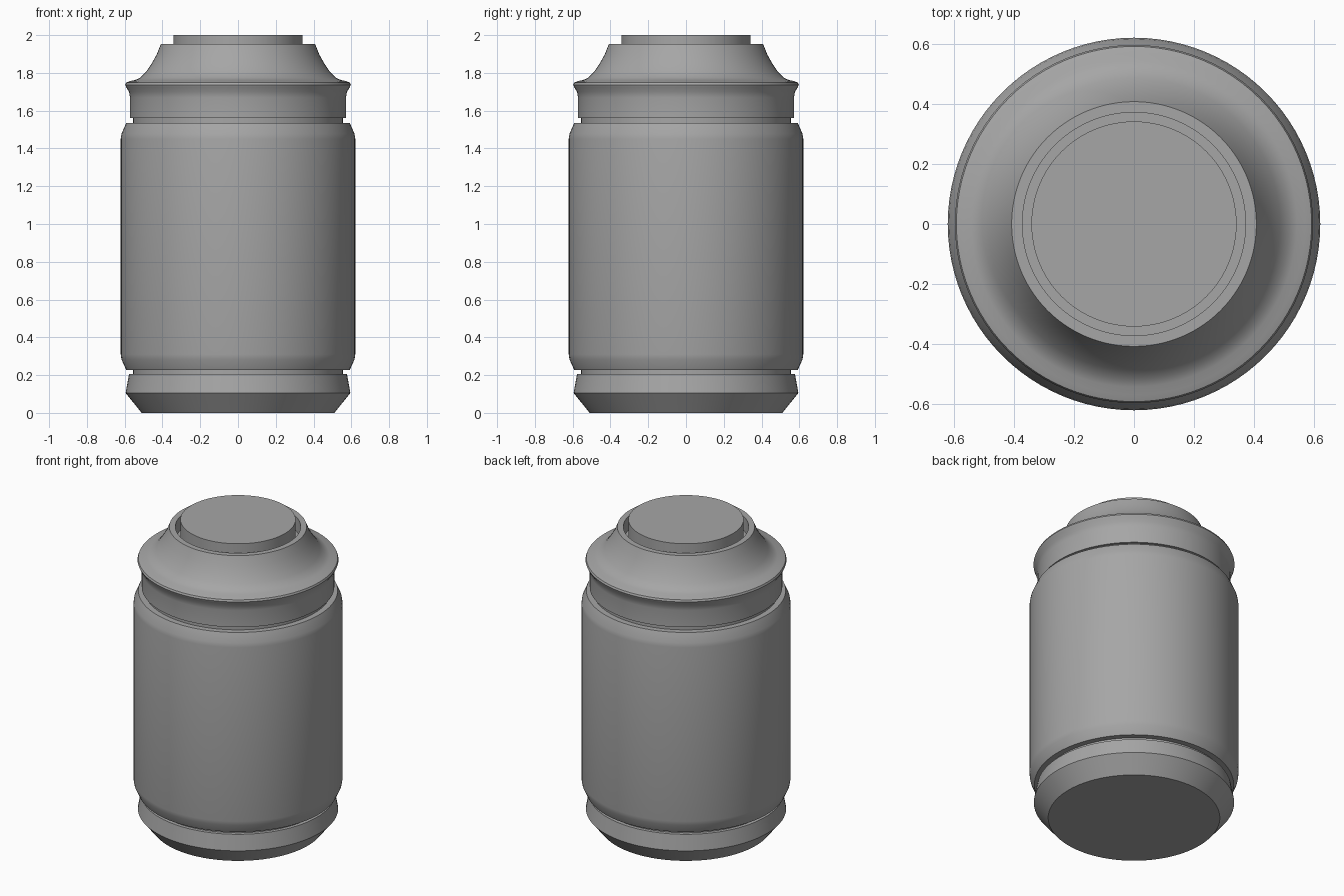
import bpy, bmesh, math

cube = bpy.data.objects.get("Cube")
if cube:
    bpy.data.objects.remove(cube, do_unlink=True)

grey = bpy.data.materials.new("mid_grey")
grey.use_nodes = True
colour = (0.38, 0.38, 0.38, 1)
grey.diffuse_color = colour
grey.node_tree.nodes["Principled BSDF"].inputs["Base Color"].default_value = colour


def lathe(name, profile, steps=96):
    """Spin a closed outline of (radius, height) points around z."""
    bm = bmesh.new()
    verts = [bm.verts.new((r, 0, z)) for r, z in profile]
    edges = [bm.edges.new(pair) for pair in zip(verts, verts[1:])]
    if profile[0][0] > 0:
        edges.append(bm.edges.new((verts[-1], verts[0])))
    bmesh.ops.spin(bm, geom=verts + edges, cent=(0, 0, 0), axis=(0, 0, 1),
                   angle=math.tau, steps=steps, use_merge=True)
    bmesh.ops.remove_doubles(bm, verts=bm.verts, dist=0.0001)
    bmesh.ops.recalc_face_normals(bm, faces=bm.faces)
    mesh = bpy.data.meshes.new(name)
    bm.to_mesh(mesh)
    bm.free()
    mesh.materials.append(grey)
    obj = bpy.data.objects.new(name, mesh)
    bpy.context.collection.objects.link(obj)
    bpy.ops.object.select_all(action='DESELECT')
    obj.select_set(True)
    bpy.context.view_layer.objects.active = obj
    bpy.ops.object.shade_smooth_by_angle(angle=math.radians(30))
    return obj


# Chamfered foot with a recessed groove above it
lathe("base_foot", [(0, 0), (0.51, 0), (0.595, 0.105), (0.577, 0.205), (0, 0.205)])
lathe("lower_groove", [(0, 0.2), (0.555, 0.2), (0.555, 0.235), (0, 0.235)])

# Main barrel with softly bevelled ends
lathe("barrel", [(0, 0.228), (0.592, 0.228), (0.617, 0.283), (0.621, 0.31),
                 (0.621, 1.45), (0.617, 1.477), (0.592, 1.535), (0, 1.535)])
lathe("upper_groove", [(0, 1.53), (0.555, 1.53), (0.555, 1.565), (0, 1.565)])

# Flared cap with a rolled lip and an open recess in its top
lathe("flared_cap", [(0, 1.56), (0.572, 1.56), (0.572, 1.67), (0.577, 1.70),
                     (0.592, 1.724), (0.597, 1.737), (0.592, 1.749),
                     (0.57, 1.757), (0.543, 1.763), (0.517, 1.775),
                     (0.487, 1.805), (0.457, 1.85), (0.43, 1.898),
                     (0.408, 1.953), (0.372, 1.953), (0.372, 1.86), (0, 1.86)])

# Plug standing in the recess
lathe("top_plug", [(0, 1.855), (0.342, 1.855), (0.342, 2.0), (0, 2.0)])
